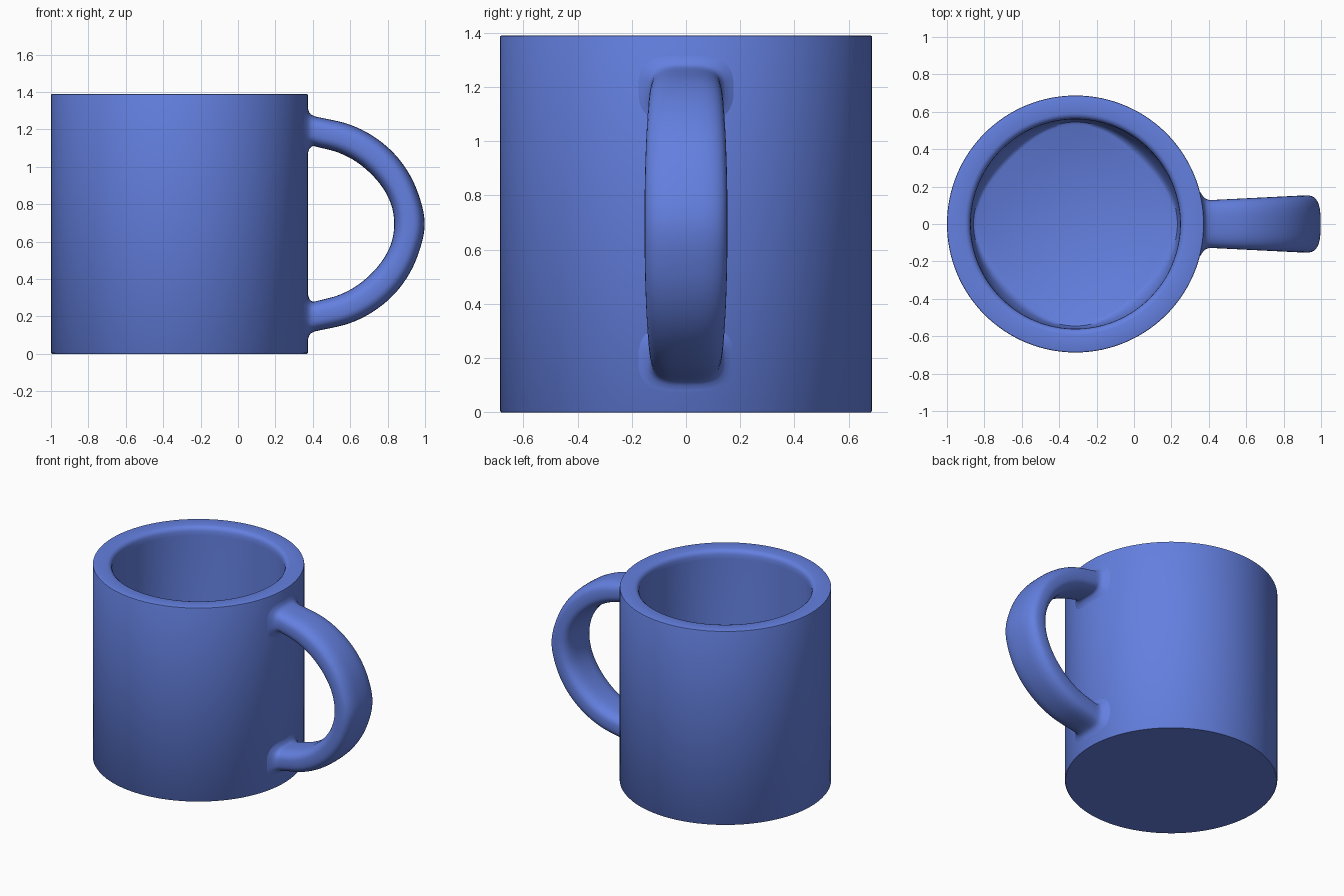
import bpy, bmesh, math
from mathutils import Vector

if "Cube" in bpy.data.objects:
    bpy.data.objects.remove(bpy.data.objects["Cube"])

CX, R, H = -0.313, 0.687, 1.39      # body axis, outer radius, height
MID = H / 2
SEG = 128

blue = bpy.data.materials.new("mug blue")
blue.diffuse_color = (0.127, 0.216, 0.745, 1)
blue.use_nodes = True
blue.node_tree.nodes["Principled BSDF"].inputs["Base Color"].default_value = blue.diffuse_color


def loft(name, rings, cap_ends):
    """Skin closed rings of points into one smooth object."""
    bm = bmesh.new()
    loops = [[bm.verts.new(p) for p in ring] for ring in rings]
    n = len(loops[0])
    for a, b in zip(loops, loops[1:]):
        for i in range(n):
            j = (i + 1) % n
            bm.faces.new((a[i], a[j], b[j], b[i]))
    if cap_ends:
        bm.faces.new(loops[0][::-1])
        bm.faces.new(loops[-1])
    bmesh.ops.recalc_face_normals(bm, faces=bm.faces)
    me = bpy.data.meshes.new(name)
    bm.to_mesh(me)
    bm.free()
    me.materials.append(blue)
    ob = bpy.data.objects.new(name, me)
    bpy.context.collection.objects.link(ob)
    bpy.context.view_layer.objects.active = ob
    ob.select_set(True)
    bpy.ops.object.shade_smooth_by_angle(angle=math.radians(40))
    ob.select_set(False)
    return ob


# Cup body: radius, height, and how far the ring is squared off at the diagonals
profile = [(0.682, 0, 0), (R, 0.006, 0), (R, H - 0.008, 0), (0.685, H - 0.002, 0),
           (0.679, H, 0), (0.592, H, 0), (0.578, H - 0.004, 0), (0.567, H - 0.014, 0),
           (0.561, H - 0.03, 0), (0.56, H - 0.06, 0), (0.56, 0.30, 0),
           (0.558, 0.22, 0.012), (0.553, 0.17, 0.025), (0.545, 0.14, 0.035), (0.53, 0.13, 0.04)]
rings = []
for r, z, sq in profile:
    ring = []
    for i in range(SEG):
        t = math.tau * i / SEG
        rr = r - sq * math.sin(2 * t) ** 2
        ring.append((CX + rr * math.cos(t), rr * math.sin(t), z))
    rings.append(ring)
loft("cup_body", rings, True)

# Handle: outer and inner edge points of the upper half, mirrored to the lower half
outer = [(0.41, 1.27), (0.60, 1.225), (0.75, 1.145), (0.87, 1.03), (0.955, 0.88), (0.998, 0.695)]
inner = [(0.41, 1.11), (0.54, 1.075), (0.65, 1.015), (0.75, 0.92), (0.815, 0.81), (0.835, 0.695)]


def mirrored(pts):
    return [Vector(p) for p in pts] + [Vector((x, H - z)) for x, z in pts[-2::-1]]


def smooth(pts, steps=6):
    """Catmull-Rom curve through the points."""
    p = [2 * pts[0] - pts[1]] + pts + [2 * pts[-1] - pts[-2]]
    out = []
    for a, b, c, d in zip(p, p[1:], p[2:], p[3:]):
        for k in range(steps):
            t = k / steps
            out.append(0.5 * (2 * b + (c - a) * t + (2 * a - 5 * b + 4 * c - d) * t * t
                              + (3 * b - a - 3 * c + d) * t ** 3))
    return out + [pts[-1]]


def section(a, b, half_y, flare=0, wrap=0):
    """Rounded rectangle between edge points a and b, optionally hugging the cup wall."""
    mid, half = (a + b) / 2, (a - b) / 2
    half = half * (1 + flare / half.length)
    ring = []
    for i in range(40):
        t = math.tau * i / 40
        c, s = math.cos(t), math.sin(t)
        u = math.copysign(abs(c) ** 0.68, c)
        y = math.copysign(abs(s) ** 0.68, s) * (half_y + flare)
        p = mid + half * u
        ring.append((p.x - wrap * (R - math.sqrt(R * R - y * y)), y, p.y))
    return ring


arc = [section(a, b, 0.128 + 0.025 * min(1, ((a.x + b.x) / 2 - 0.41) / 0.5))
       for a, b in zip(smooth(mirrored(outer)), smooth(mirrored(inner)))]
# Flared roots blending into the cup wall
root = [(0.371, 0.055), (0.375, 0.036), (0.381, 0.018), (0.39, 0.007), (0.399, 0.002)]
tops = [section(Vector((x, 1.273)), Vector((x, 1.113)), 0.128, f, 1 - i * 0.18)
        for i, (x, f) in enumerate(root)]
lows = [section(Vector((x, H - 1.273)), Vector((x, H - 1.113)), 0.128, f, 1 - i * 0.18)
        for i, (x, f) in enumerate(root)]
loft("handle", tops + arc + lows[::-1], False)
